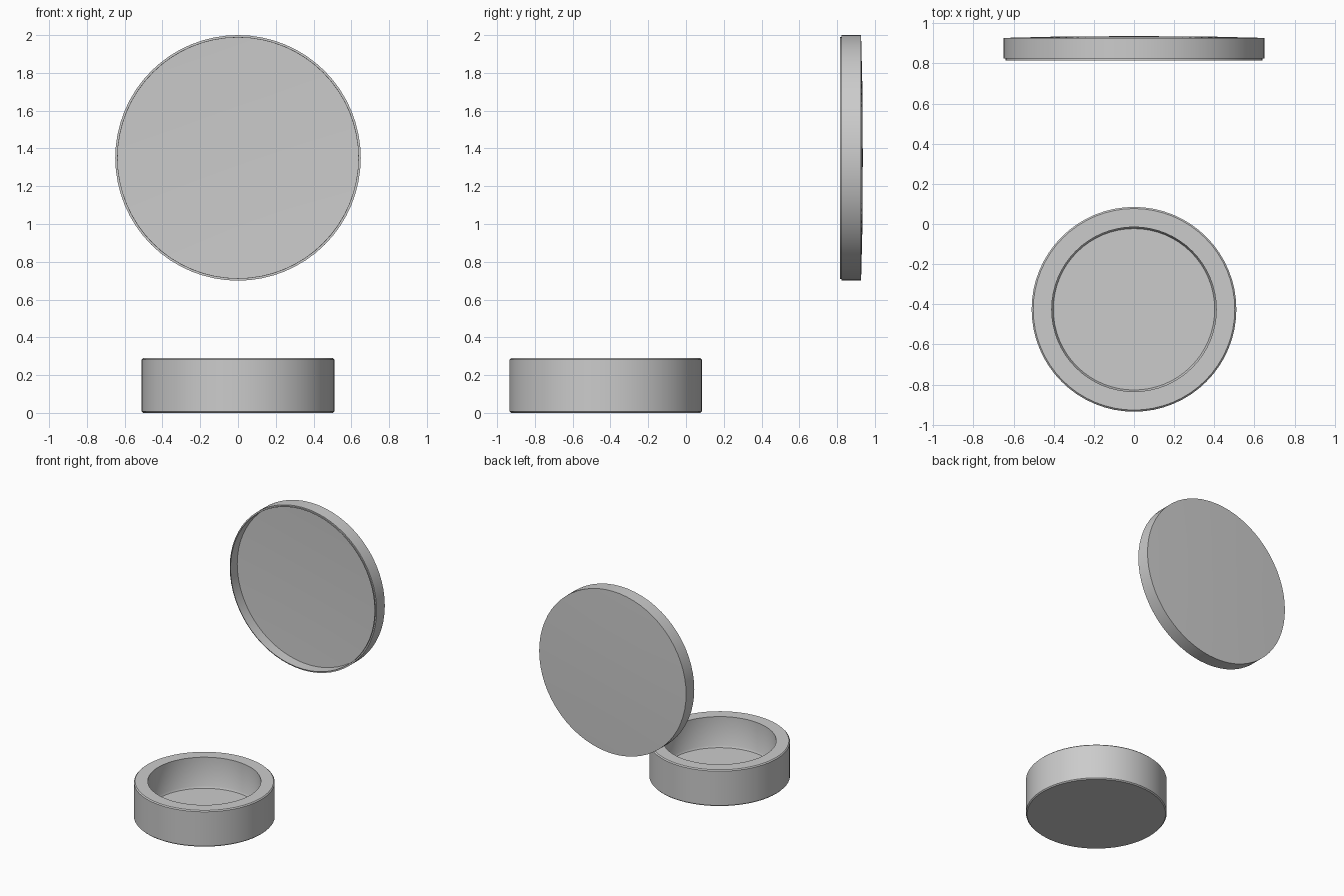
import bpy, bmesh, math
from mathutils import Matrix

cube = bpy.data.objects.get("Cube")
if cube:
    bpy.data.objects.remove(cube, do_unlink=True)

SEGMENTS = 64

grey = bpy.data.materials.new("plain_grey")
grey.use_nodes = True
colour = (0.6, 0.6, 0.6, 1)
grey.diffuse_color = colour
grey.node_tree.nodes["Principled BSDF"].inputs["Base Color"].default_value = colour


def lathe(name, profile, transform):
    """Spin a closed (radius, height) profile about z, then place it."""
    bm = bmesh.new()
    verts = [bm.verts.new((r, 0, h)) for r, h in profile]
    edges = [bm.edges.new(pair) for pair in zip(verts, verts[1:])]
    bmesh.ops.spin(bm, geom=verts + edges, cent=(0, 0, 0), axis=(0, 0, 1),
                   angle=math.tau, steps=SEGMENTS, use_duplicate=False)
    bmesh.ops.remove_doubles(bm, verts=bm.verts, dist=0.0005)
    bmesh.ops.recalc_face_normals(bm, faces=bm.faces)
    bm.transform(transform)
    mesh = bpy.data.meshes.new(name)
    bm.to_mesh(mesh)
    bm.free()
    mesh.materials.append(grey)
    obj = bpy.data.objects.new(name, mesh)
    bpy.context.collection.objects.link(obj)
    bpy.ops.object.select_all(action='DESELECT')
    obj.select_set(True)
    bpy.context.view_layer.objects.active = obj
    bpy.ops.object.shade_smooth_by_angle(angle=math.radians(30))
    return obj


# Round container with a thick wall and softened edges
R, H, BORE, FLOOR, B = 0.51, 0.29, 0.41, 0.045, 0.008
lathe("container",
      [(0, 0), (R - B, 0), (R, B), (R, H - B), (R - B, H), (BORE, H),
       (BORE, FLOOR + 0.015), (BORE - 0.008, FLOOR), (0, FLOOR)],
      Matrix.Translation((0, -0.425, 0)))

# Thin shallow lid standing upright: open to the front, slightly domed back
R, LIP, DEPTH = 0.65, 0.637, 0.085
place_lid = Matrix.Translation((0, 0.815, 1.35)) @ Matrix.Rotation(-math.pi / 2, 4, 'X')
lathe("lid",
      [(0, DEPTH + 0.01), (0.37, DEPTH + 0.008), (LIP, DEPTH), (LIP, 0),
       (LIP + 0.003, 0), (LIP + 0.003, 0.009), (R, 0.009), (R, 0.112),
       (0.37, 0.119), (0, 0.121)],
      place_lid)
